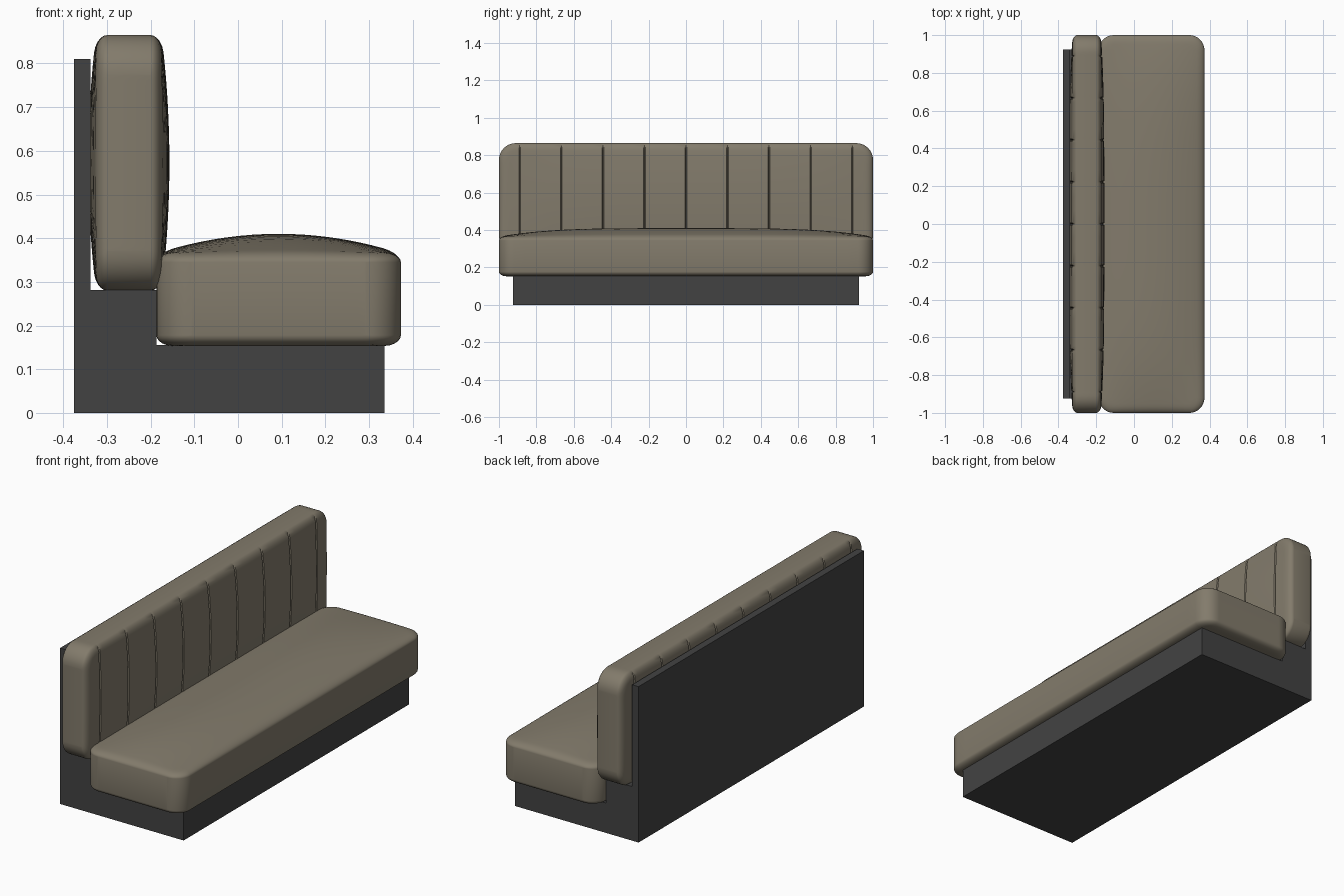
import bpy, bmesh, math

if "Cube" in bpy.data.objects:
    bpy.data.objects.remove(bpy.data.objects["Cube"])


def material(name, rgb):
    m = bpy.data.materials.new(name)
    m.diffuse_color = (*rgb, 1)
    m.use_nodes = True
    m.node_tree.nodes["Principled BSDF"].inputs["Base Color"].default_value = m.diffuse_color
    return m


fabric = material("taupe upholstery", (0.225, 0.198, 0.148))
plinth = material("charcoal base", (0.055, 0.055, 0.055))


def finish(name, bm, mat, smooth):
    bmesh.ops.recalc_face_normals(bm, faces=bm.faces)
    me = bpy.data.meshes.new(name)
    bm.to_mesh(me)
    bm.free()
    me.materials.append(mat)
    ob = bpy.data.objects.new(name, me)
    bpy.context.collection.objects.link(ob)
    if smooth:
        bpy.ops.object.select_all(action='DESELECT')
        ob.select_set(True)
        bpy.context.view_layer.objects.active = ob
        bpy.ops.object.shade_smooth_by_angle(angle=math.radians(35))
    return ob


def cushion(name, half, radius, top, bottom, fillet, place, seams=()):
    """Pillow swept along y. top/bottom = (rim, fillet height, dome height)."""
    def height(spec, e, u, t, cut):
        rim, rise, dome = spec
        k = max(0.0, min(1.0, e / fillet))
        h = rim + rise * math.sqrt(1 - (1 - k) ** 2)
        h += dome * (1 - t * t) * (1 - u ** 4)
        return h - (cut * k if rise > 0 else -cut * k)

    # stations along the length: rounded corners, even steps, seam grooves
    us = {}
    for i in range(9):
        d = radius * (1 - math.cos(math.pi / 2 * i / 8))
        us[round(1 - d, 5)] = us[round(d - 1, 5)] = 0
    for i in range(-12, 13):
        us[round(i / 12 * 0.86, 5)] = 0
    for s in seams:
        for u in [u for u in us if abs(u - s) < 0.012]:
            del us[u]
        us[round(s - 0.005, 5)] = us[round(s + 0.005, 5)] = 0
        us[round(s, 5)] = 0.009

    bm = bmesh.new()
    rings = []
    for u in sorted(us):
        d = 1 - abs(u)
        c = max(0, radius - d)
        H = half - radius + math.sqrt(max(0, radius ** 2 - c ** 2))
        edge = [H - fillet * f for f in (0, 0.04, 0.15, 0.35, 0.65, 1)]
        inner = [edge[-1] * (1 - i / 8) for i in range(1, 8)]
        pos = edge + inner
        vs = pos + [0] + [-v for v in reversed(pos)]

        def pts(spec, seq):
            out = []
            for v in seq:
                qx, qy = abs(u) - 1 + radius, abs(v) - half + radius
                sd = math.hypot(max(qx, 0), max(qy, 0)) + min(max(qx, qy), 0) - radius
                w = height(spec, -sd, u, v / H, us[u])
                out.append(bm.verts.new(place(u, v, w)))
            return out
        rings.append(pts(top, vs) + pts(bottom, vs[::-1]))
    n = len(rings[0])
    for a, b in zip(rings, rings[1:]):
        for i in range(n):
            j = (i + 1) % n
            bm.faces.new((a[i], a[j], b[j], b[i]))
    bm.faces.new(rings[0])
    bm.faces.new(rings[-1])
    return finish(name, bm, fabric, True)


# stepped base with tall back board
profile = [(-0.375, 0), (0.335, 0), (0.335, 0.155), (-0.187, 0.155),
           (-0.187, 0.281), (-0.338, 0.281), (-0.338, 0.81), (-0.375, 0.81)]
bm = bmesh.new()
face = bm.faces.new([bm.verts.new((x, -0.925, z)) for x, z in profile])
ext = bmesh.ops.extrude_face_region(bm, geom=[face])
bmesh.ops.translate(bm, vec=(0, 1.85, 0),
                    verts=[g for g in ext["geom"] if isinstance(g, bmesh.types.BMVert)])
finish("stepped_base", bm, plinth, False)

# seat cushion, domed on top
cushion("seat_cushion", 0.28, 0.08, (0.345, 0.02, 0.045), (0.178, -0.025, 0), 0.04,
        lambda u, v, w: (0.093 + v, u, w))

# back cushion, bulging both ways, with vertical stitched channels
cushion("back_cushion", 0.2925, 0.09, (0.05, 0.025, 0.018), (-0.05, -0.025, -0.018), 0.04,
        lambda u, v, w: (-0.25 + w, u, 0.5725 + v),
        [i * 2 / 9 for i in range(-4, 5)])
